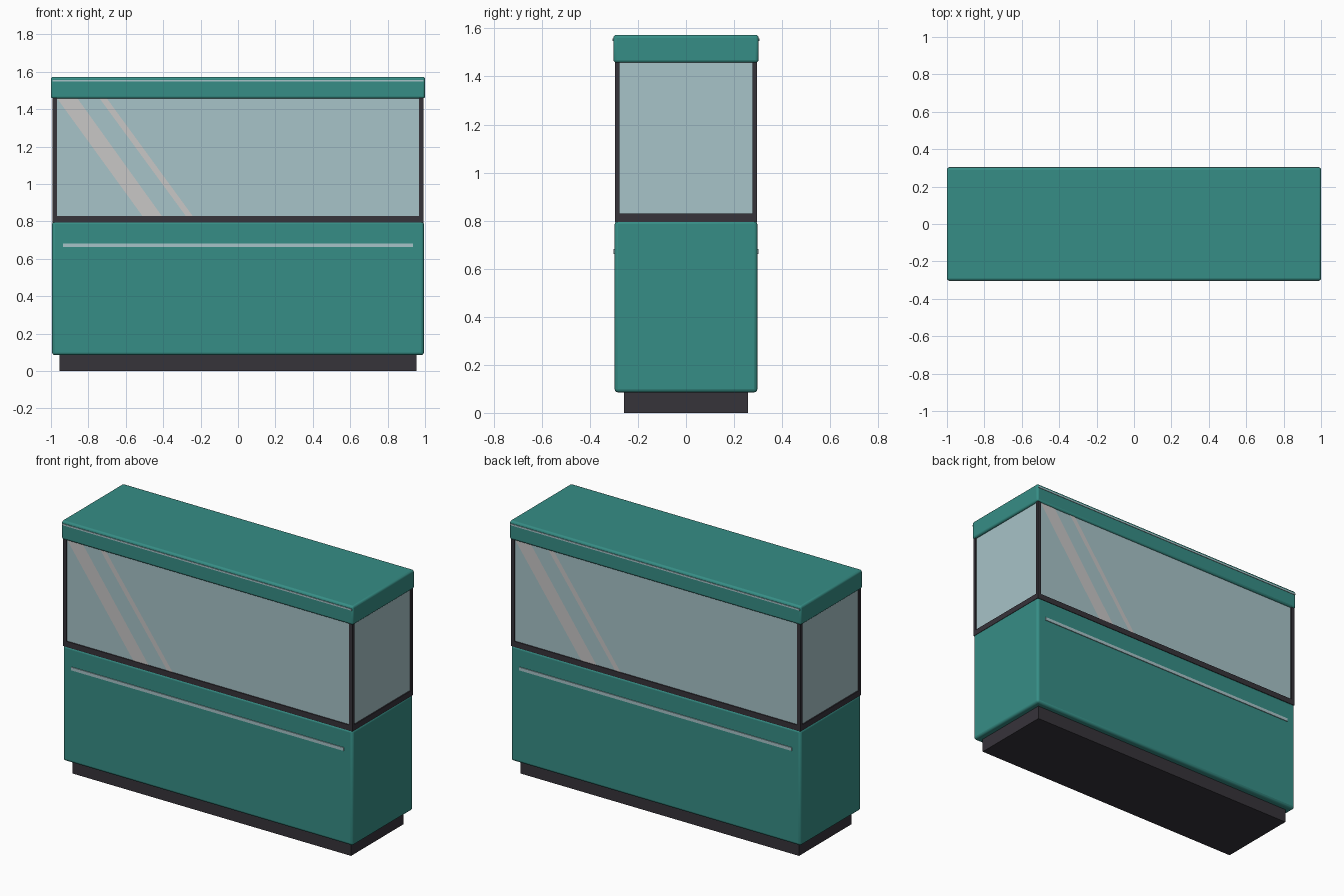
import bpy
import bmesh
from math import radians

cube = bpy.data.objects.get("Cube")
if cube:
    bpy.data.objects.remove(cube, do_unlink=True)


def material(name, r, g, b):
    m = bpy.data.materials.new(name)
    m.use_nodes = True
    m.diffuse_color = (r, g, b, 1)
    m.node_tree.nodes["Principled BSDF"].inputs["Base Color"].default_value = (r, g, b, 1)
    return m


teal = material("teal_paint", 0.037, 0.27, 0.238)
dark = material("dark_frame", 0.037, 0.033, 0.042)
pale = material("pale_glass", 0.386, 0.546, 0.578)
shine = material("glass_shine", 0.58, 0.57, 0.565)


def box(name, lo, hi, mat, bevel=0):
    """Box spanning two corners, with optional rounded edges."""
    bpy.ops.mesh.primitive_cube_add(size=1, location=[(a + b) / 2 for a, b in zip(lo, hi)])
    ob = bpy.context.object
    ob.name = name
    ob.scale = [b - a for a, b in zip(lo, hi)]
    bpy.ops.object.transform_apply(location=False, rotation=False, scale=True)
    ob.data.materials.append(mat)
    if bevel:
        mod = ob.modifiers.new("rounded_edges", "BEVEL")
        mod.width = bevel
        mod.segments = 3
        bpy.ops.object.shade_smooth_by_angle(angle=radians(40))
    return ob


def centred(name, x, y, z0, z1, mat, bevel=0):
    return box(name, (-x, -y, z0), (x, y, z1), mat, bevel)


def streak(name, side, top, bottom):
    """Slanted reflection plate lying on the front or back pane."""
    z0, z1, y = 0.83, 1.46, -0.292
    pts = [(bottom[0], z0), (bottom[1], z0), (top[1], z1), (top[0], z1)]
    bm = bmesh.new()
    bm.faces.new([bm.verts.new((x * side, y * side, z)) for x, z in pts])
    mesh = bpy.data.meshes.new(name)
    bm.to_mesh(mesh)
    bm.free()
    mesh.materials.append(shine)
    bpy.context.collection.objects.link(bpy.data.objects.new(name, mesh))


# Counter body and roof
centred("plinth", 0.955, 0.257, 0, 0.1, dark)
centred("cabinet", 0.994, 0.297, 0.085, 0.8, teal, 0.015)
centred("top_cap", 1.0, 0.302, 1.457, 1.573, teal, 0.012)

# Glazed case with corner posts
centred("bottom_rail", 0.992, 0.296, 0.795, 0.83, dark)
centred("glass_case", 0.985, 0.29, 0.82, 1.47, pale)
for sx, x_name in ((-1, "right"), (1, "left")):
    for sy, y_name in ((-1, "front"), (1, "back")):
        xs = sorted((sx * 0.969, sx * 0.992))
        ys = sorted((sy * 0.277, sy * 0.296))
        box(f"{y_name}_{x_name}_post", (xs[0], ys[0], 0.8), (xs[1], ys[1], 1.47), dark)

# Trim and reflections on both long sides
for side, name in ((1, "front"), (-1, "back")):
    ys = sorted((-side * 0.29, -side * 0.302))
    box(f"{name}_rail_trim", (-0.935, ys[0], 0.662), (0.935, ys[1], 0.682), pale)
    ys = sorted((-side * 0.295, -side * 0.305))
    box(f"{name}_cap_trim", (-0.993, ys[0], 1.547), (0.993, ys[1], 1.557), pale)
    streak(f"{name}_wide_streak", side, (-0.969, -0.86), (-0.512, -0.408))
    streak(f"{name}_narrow_streak", side, (-0.742, -0.703), (-0.28, -0.243))
